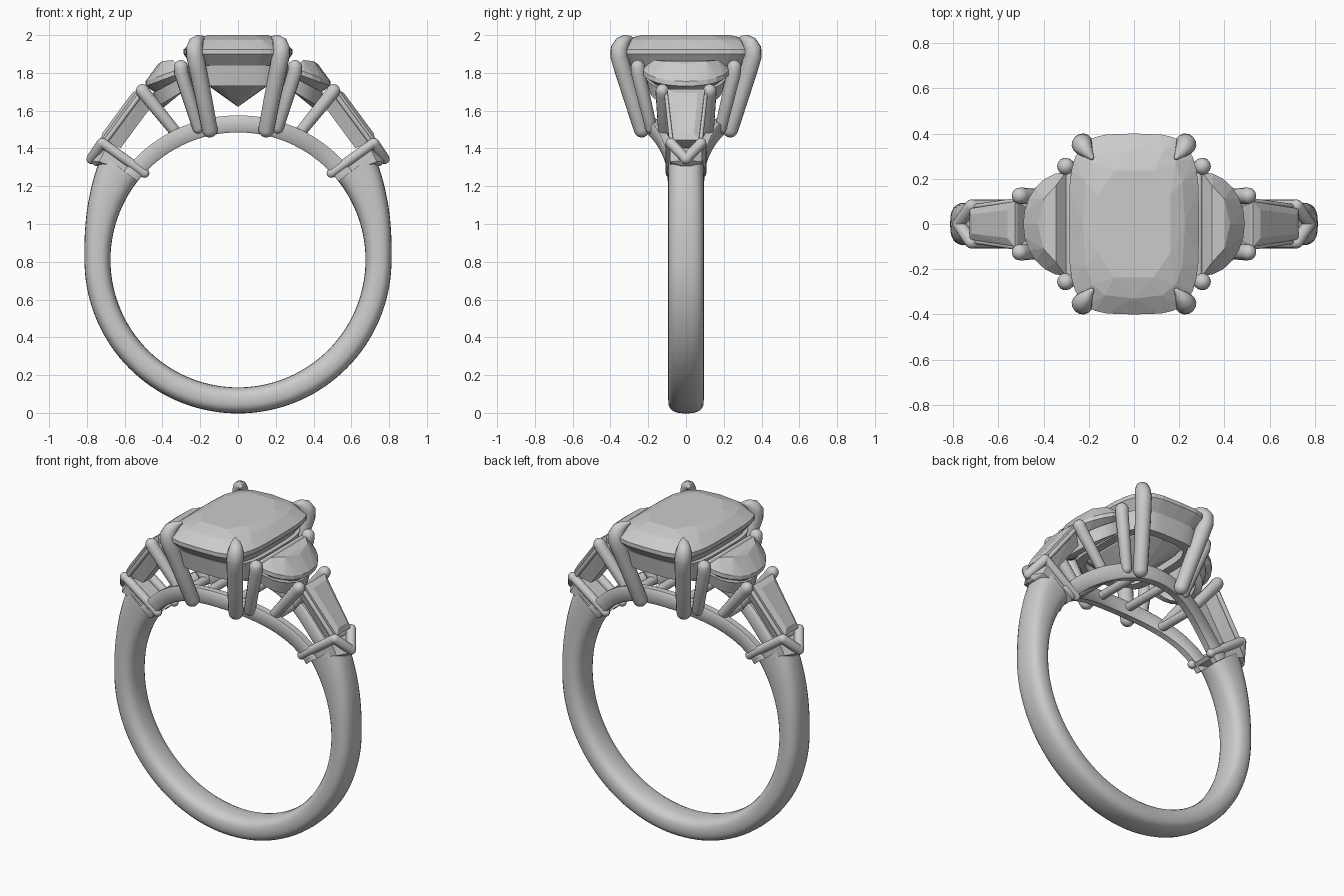
import bpy, bmesh
from math import sin, cos, pi, radians
from mathutils import Vector

cube = bpy.data.objects.get("Cube")
if cube:
    bpy.data.objects.remove(cube, do_unlink=True)

GREY = (0.6, 0.6, 0.6, 1)
metal = bpy.data.materials.new("pale_grey")
metal.use_nodes = True
metal.diffuse_color = GREY
metal.node_tree.nodes["Principled BSDF"].inputs["Base Color"].default_value = GREY


def finish(name, bm, smooth=True, mirror=""):
    """Turn a bmesh into an object, optionally mirrored over x and/or y."""
    bmesh.ops.recalc_face_normals(bm, faces=bm.faces[:])
    mesh = bpy.data.meshes.new(name)
    bm.to_mesh(mesh)
    bm.free()
    mesh.materials.append(metal)
    for p in mesh.polygons:
        p.use_smooth = smooth
    if smooth:
        mesh.set_sharp_from_angle(angle=radians(40))
    ob = bpy.data.objects.new(name, mesh)
    bpy.context.scene.collection.objects.link(ob)
    if mirror:
        mod = ob.modifiers.new("mirror", 'MIRROR')
        mod.use_axis = ("x" in mirror, "y" in mirror, False)
        mod.use_mirror_merge = False
    return ob


def loft(name, rings, closed=False, mirror=""):
    """Skin a sequence of equal-sized rings of points."""
    bm = bmesh.new()
    rows = [[bm.verts.new(p) for p in r] for r in rings]
    n = len(rows[0])
    pairs = list(zip(rows, rows[1:]))
    if closed:
        pairs.append((rows[-1], rows[0]))
    else:
        bm.faces.new(rows[0])
        bm.faces.new(rows[-1])
    for a, b in pairs:
        for i in range(n):
            j = (i + 1) % n
            bm.faces.new((a[i], a[j], b[j], b[i]))
    return finish(name, bm, True, mirror)


def tube(name, path, radii, mirror="", n=14):
    """Round bar with domed ends along a path."""
    pts = [Vector(p) for p in path]
    if not isinstance(radii, (list, tuple)):
        radii = [radii] * len(pts)
    tans = []
    for i in range(len(pts)):
        tans.append((pts[min(i + 1, len(pts) - 1)] - pts[max(i - 1, 0)]).normalized())
    stations = []
    dome = [radians(a) for a in (80, 60, 40, 20)]
    for a in dome:
        stations.append((pts[0] - tans[0] * radii[0] * sin(a), tans[0], radii[0] * cos(a)))
    stations += list(zip(pts, tans, radii))
    for a in reversed(dome):
        stations.append((pts[-1] + tans[-1] * radii[-1] * sin(a), tans[-1], radii[-1] * cos(a)))
    q = tans[0].to_track_quat('Z', 'Y')
    last, rings = tans[0], []
    for c, t, r in stations:
        q = last.rotation_difference(t) @ q
        last = t
        rings.append([c + q @ Vector((r * cos(2 * pi * k / n), r * sin(2 * pi * k / n), 0))
                      for k in range(n)])
    return loft(name, rings, False, mirror)


def gem(name, pts, mirror=""):
    """Faceted stone from the hull of its corner points."""
    bm = bmesh.new()
    for p in pts:
        bm.verts.new(p)
    res = bmesh.ops.convex_hull(bm, input=bm.verts[:])
    loose = [v for v in res["geom_interior"] if isinstance(v, bmesh.types.BMVert)]
    bmesh.ops.delete(bm, geom=loose, context='VERTS')
    return finish(name, bm, False, mirror)


def power(v, e):
    return (abs(v) ** e) * (1 if v >= 0 else -1)


def cushion(a, hx, hy, e=0.53):
    return hx * power(cos(a), e), hy * power(sin(a), e)


def around(count, hx, hy, z, shift=0.0, e=0.53):
    return [(*cushion(2 * pi * (k + shift) / count, hx, hy, e), z) for k in range(count)]


CZ, R = 0.81, 0.675     # finger hole centre height and radius


def polar(r, a, y):
    return (r * cos(a), y, CZ + r * sin(a))


# Shank: rounded section that thickens toward both shoulders
rings = []
for i in range(97):
    deg = -218 + 256 * i / 96
    up = max(0, min(deg, 38)) if deg > -90 else max(0, -180 - deg)
    t = 0.138 + 0.1 * (up / 38) ** 1.7
    ring = []
    for k in range(24):
        u, v = cushion(2 * pi * k / 24, 0.5, 0.094, 0.75)
        ring.append(polar(R + t * (0.5 + u), radians(deg), v))
    rings.append(ring)
loft("shank", rings)

# Gallery: two rails that spread apart over the finger, with cross bars
rings = []
for i in range(41):
    a = radians(38 + 104 * i / 40)
    y = 0.07 + 0.125 * sin(pi * i / 40) ** 2
    rings.append([polar(R + dr, a, y + dy)
                  for dr, dy in ((0, -.02), (.01, -.028), (.08, -.028), (.09, -.02),
                                 (.09, .02), (.08, .028), (.01, .028), (0, .02))])
loft("gallery_rail", rings, mirror="y")
for x, w in ((0.1, 0.18), (0.3, 0.12)):
    tube("gallery_cross_bar", [(x, -w, 1.54 - x * x), (x, w, 1.54 - x * x)], 0.026, "x")

# Basket: rounded band beneath the centre stone
rings = []
for k in range(64):
    a = 2 * pi * k / 64
    xo, yo = cushion(a, 0.27, 0.345)
    xi, yi = cushion(a, 0.215, 0.29)
    rings.append([(xo * .94, yo * .94, 1.73), (xo, yo, 1.84), (xi, yi, 1.84), (xi * .94, yi * .94, 1.73)])
loft("basket", rings, closed=True)

# Centre stone: table, crown, girdle, pavilion and culet
gem("centre_stone",
    around(8, 0.17, 0.25, 2.0, 0.5, 0.7) + around(16, 0.225, 0.33, 1.975, 0, 0.6)
    + around(32, 0.288, 0.40, 1.925) + around(32, 0.288, 0.40, 1.90)
    + around(16, 0.175, 0.25, 1.745) + [(0, 0.05, 1.62), (0, -0.05, 1.62)])

# Main claws, curling over the corners of the centre stone
tube("main_claw",
     [(.15, .235, 1.50), (.18, .285, 1.66), (.213, .335, 1.82), (.227, .354, 1.89),
      (.23, .352, 1.93), (.222, .338, 1.958), (.205, .315, 1.977), (.188, .295, 1.985)],
     [.042, .044, .046, .047, .046, .04, .027, .012], "xy")

# Half-moon side stones
arc = [radians(-90 + 180 * k / 12) for k in range(13)]
moon = [(0.3 + 0.19 * cos(a), 0.23 * sin(a), z - 0.07 * cos(a)) for a in arc for z in (1.80, 1.825)]
moon += [(0.345, s * 0.17, 1.868) for s in (-1, 1)]
moon += [(0.40, s * 0.11, 1.862) for s in (-1, 1)] + [(0.425, 0, 1.845)]
moon += [(0.31, s * 0.10, 1.70) for s in (-1, 1)] + [(0.38, 0, 1.66)]
gem("half_moon_stone", moon, "x")

# Half-moon seat and its straight inner bar
rings = []
for a in arc:
    c, s = cos(a), sin(a)
    rings.append([(0.28 + r * c, (r + 0.045) * s, z - 0.09 * c)
                  for r, z in ((.15, 1.71), (.17, 1.785), (.13, 1.785), (.11, 1.71))])
loft("half_moon_seat", rings, mirror="x")
tube("half_moon_bar", [(.287, -.24, 1.825), (.287, .24, 1.825)], 0.015, "x")

# Small claws beside the half-moons and the tapered stones
tube("half_moon_claw", [(.21, .185, 1.51), (.30, .253, 1.80), (.302, .255, 1.83)],
     [.032, .038, .038], "xy")
tube("taper_claw", [(.305, .115, 1.455), (.495, .125, 1.69), (.505, .125, 1.705)],
     [.03, .036, .036], "xy")

# Tapered side stones lying along the shoulder slope
top, low = Vector((.515, 0, 1.705)), Vector((.715, 0, 1.435))
along = (low - top).normalized()
out = Vector((-along.z, 0, along.x))
taper = []
for end, w, inward in ((top, .10, 1), (low, .068, -1)):
    for s in (-1, 1):
        side = Vector((0, s * w, 0))
        taper += [end + side, end + side + out * 0.015,
                  end + side * .62 + out * 0.03 + along * inward * 0.035,
                  end + side * .6 - out * 0.095 + along * inward * 0.03]
gem("tapered_stone", taper, "x")
tube("tapered_stone_rail",
     [top + Vector((0, .103, 0)) - out * 0.01, low + Vector((0, .075, 0)) - out * 0.01], 0.013, "xy")

# Shoulder collar: two side bars, a chevron at the outside and a solid wedge
tube("collar_bar", [(.495, .082, 1.27), (.715, .082, 1.428)], 0.026, "xy")
tube("collar_chevron", [(.72, .08, 1.428), (.775, 0, 1.345)], 0.028, "xy")
gem("collar_wedge",
    [(x, s * y, z) for s in (-1, 1) for x, y, z in
     ((.49, .085, 1.265), (.51, .085, 1.25), (.70, .085, 1.40), (.735, .085, 1.33),
      (.785, .01, 1.335), (.76, .02, 1.31))], "x")
